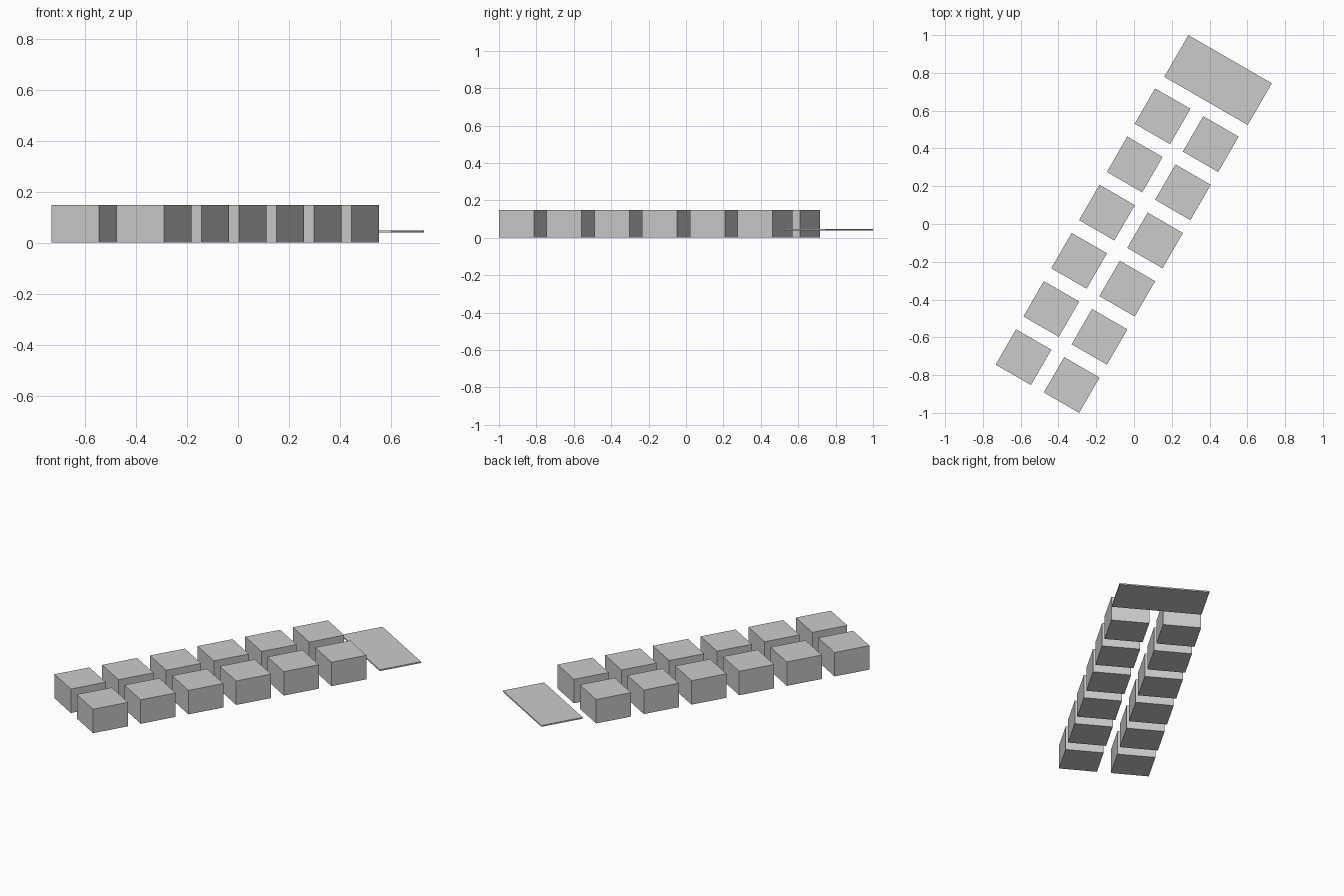
import bpy
import math
from mathutils import Vector

cube = bpy.data.objects.get("Cube")
if cube:
    bpy.data.objects.remove(cube, do_unlink=True)

# Single plain grey
grey = bpy.data.materials.new("light_grey")
grey.use_nodes = True
grey.diffuse_color = (0.6, 0.6, 0.6, 1)
grey.node_tree.nodes["Principled BSDF"].inputs["Base Color"].default_value = (0.6, 0.6, 0.6, 1)

TURN = math.radians(-30)
ACROSS = Vector((math.cos(TURN), math.sin(TURN), 0))
ALONG = Vector((-math.sin(TURN), math.cos(TURN), 0))


def box(name, center, size):
    """Add a box turned to the direction of the layout."""
    bpy.ops.mesh.primitive_cube_add(size=1, location=center, rotation=(0, 0, TURN))
    obj = bpy.context.object
    obj.name = name
    obj.scale = size
    obj.data.materials.append(grey)
    return obj


# Two rows of six square blocks
SIDE, HEIGHT, PITCH = 0.216, 0.148, 0.2945
first = Vector((-0.585, -0.705, HEIGHT / 2))
for column, row_name in enumerate(("left_row", "right_row")):
    for i in range(6):
        center = first + ACROSS * PITCH * column + ALONG * PITCH * i
        box(f"{row_name}_block_{i + 1}", center, (SIDE, SIDE, HEIGHT))

# Thin plate floating at the far end
box("end_plate", (0.445, 0.762, 0.044), (PITCH + SIDE, 0.255, 0.008))
